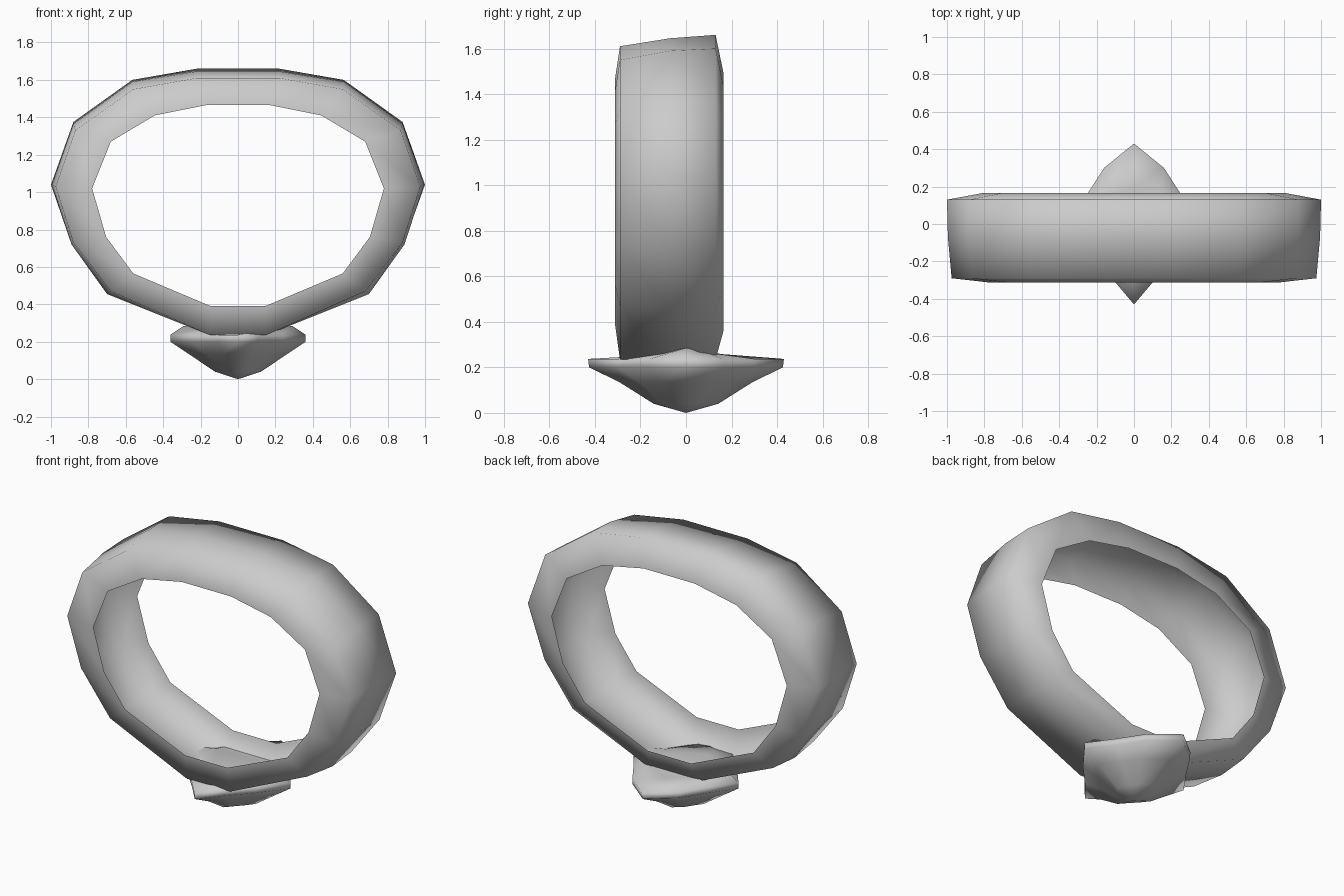
import bpy, bmesh

if "Cube" in bpy.data.objects:
    bpy.data.objects.remove(bpy.data.objects["Cube"])


def mirrored(half):
    # Close a right-hand half outline by mirroring it across x = 0
    return half + [(-p[0], *p[1:]) for p in reversed(half) if abs(p[0]) > 1e-6]


def bridge(bm, a, b):
    n = len(a)
    for i in range(n):
        j = (i + 1) % n
        bm.faces.new((a[i], a[j], b[j], b[i]))


def finish(name, bm):
    bmesh.ops.recalc_face_normals(bm, faces=bm.faces)
    for f in bm.faces:
        f.smooth = True
    mesh = bpy.data.meshes.new(name)
    bm.to_mesh(mesh)
    bm.free()
    obj = bpy.data.objects.new(name, mesh)
    bpy.context.collection.objects.link(obj)
    return obj


# Band: half outlines (x, z) from top to bottom, one per depth
back = [(.22, 1.66), (.565, 1.60), (.88, 1.375), (1.0, 1.04), (.885, .72), (.69, .465), (.15, .235)]
middle = [(.22, 1.645), (.565, 1.59), (.88, 1.365), (.995, 1.04), (.89, .72), (.70, .455), (.15, .235)]
front = [(.22, 1.61), (.56, 1.55), (.87, 1.33), (.975, 1.03), (.88, .73), (.68, .47), (.15, .235)]
inner = [(.17, 1.465), (.445, 1.41), (.68, 1.27), (.78, 1.02), (.705, .76), (.56, .565), (.145, .39)]
# The hole flares slightly towards the back
inner_back = [(x * 1.04, .95 + (z - .95) * 1.05) for x, z in inner]
# The band is a hollow channel, open on the inside of the hole
bm = bmesh.new()
loops = []
for half, y in ((inner, -.312), (front, -.29), (middle, -.07), (back, .13), (inner_back, .165)):
    loops.append([bm.verts.new((x, y, z)) for x, z in mirrored(half)])
for a, b in zip(loops, loops[1:]):
    bridge(bm, a, b)
finish("ring_band", bm)

# Stone: rounded diamond outline shrinking down to a point
outline = mirrored([(0, .43), (.16, .30), (.25, .16), (.362, 0), (.24, -.16), (.11, -.30), (0, -.43)])
bm = bmesh.new()
rows = []
# scale x, scale y, height, extra height at the side corners
for sx, sy, z, lift in ((.8, .45, .24, .045), (1, 1, .237, 0), (1, .99, .2, 0),
                        (.73, .68, .135, 0), (.34, .33, .04, 0)):
    rows.append([bm.verts.new((x * sx, y * sy, z + lift * abs(x) / .362)) for x, y in outline])
for a, b in zip(rows, rows[1:]):
    bridge(bm, a, b)
bm.faces.new(rows[0])
tip = bm.verts.new((0, 0, 0))
for i, v in enumerate(rows[-1]):
    bm.faces.new((v, rows[-1][(i + 1) % len(outline)], tip))
finish("stone", bm)
